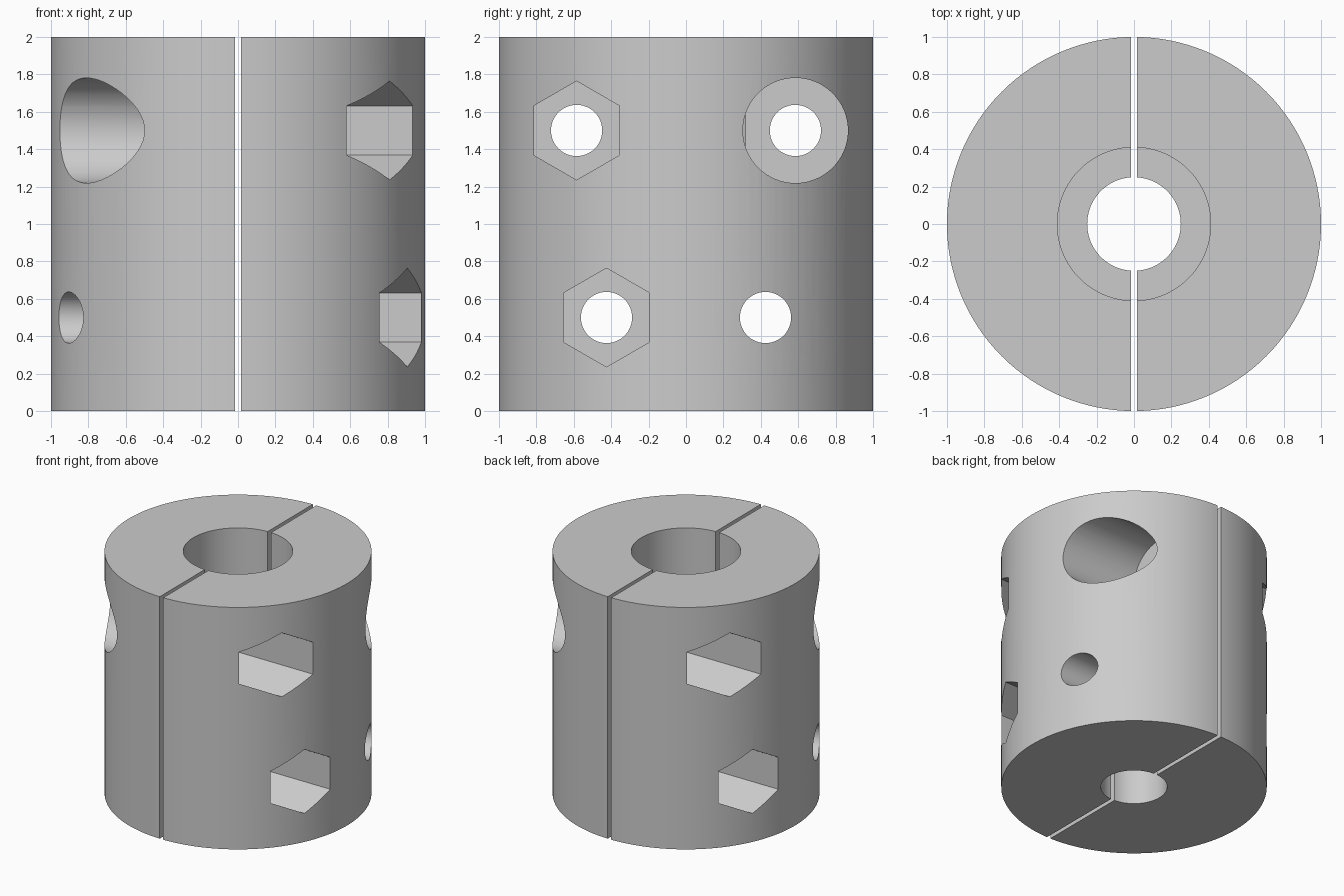
import bpy
import bmesh
import math
from mathutils import Matrix

cube = bpy.data.objects.get("Cube")
if cube:
    bpy.data.objects.remove(cube, do_unlink=True)

GAP = 0.016          # half the slit between the two clamp halves
SEAT = 0.26          # x of the screw head and nut seats
STEP = 1.0           # height where the bore widens

steel = bpy.data.materials.new("grey steel")
steel.use_nodes = True
colour = (0.6, 0.6, 0.6, 1)
steel.diffuse_color = colour
steel.node_tree.nodes["Principled BSDF"].inputs["Base Color"].default_value = colour


def add_object(name, bm):
    bmesh.ops.recalc_face_normals(bm, faces=bm.faces)
    mesh = bpy.data.meshes.new(name)
    bm.to_mesh(mesh)
    bm.free()
    mesh.materials.append(steel)
    obj = bpy.data.objects.new(name, mesh)
    bpy.context.collection.objects.link(obj)
    return obj


def revolve(name, profile, steps=128):
    """Spin a closed (radius, height) profile around z."""
    bm = bmesh.new()
    verts = [bm.verts.new((r, 0, z)) for r, z in profile]
    edges = [bm.edges.new((v, verts[i - 1])) for i, v in enumerate(verts)]
    bmesh.ops.spin(bm, geom=verts + edges, cent=(0, 0, 0), axis=(0, 0, 1),
                   angle=math.tau, steps=steps, use_merge=True)
    bmesh.ops.remove_doubles(bm, verts=bm.verts, dist=1e-5)
    return add_object(name, bm)


def prism_x(name, sides, radius, x0, x1, y, z):
    """Prism along x with a corner pointing up."""
    bm = bmesh.new()
    bmesh.ops.create_cone(bm, cap_ends=True, segments=sides, radius1=radius,
                          radius2=radius, depth=x1 - x0)
    # Turn the first corner to the top and lay the axis along x
    top = Matrix.Rotation(math.pi / 2, 4, "Y")
    bm.transform(Matrix.Translation(((x0 + x1) / 2, y, z)) @ top)
    highest = max(v.co.z for v in bm.verts) - z
    if highest < radius - 1e-4:
        bm.transform(Matrix.Translation((0, y, z))
                     @ Matrix.Rotation(math.pi / sides, 4, "X")
                     @ Matrix.Translation((0, -y, -z)))
    return add_object(name, bm)


def cut(target, cutter):
    mod = target.modifiers.new("cut", "BOOLEAN")
    mod.operation = "DIFFERENCE"
    mod.solver = "EXACT"
    mod.object = cutter
    bpy.context.view_layer.objects.active = target
    bpy.ops.object.modifier_apply(modifier=mod.name)
    bpy.data.objects.remove(cutter, do_unlink=True)


# Round body with a stepped bore
half = revolve("left_clamp_half", [(0.25, 0), (1, 0), (1, 2),
                                   (0.41, 2), (0.41, STEP), (0.25, STEP)])

# Remove everything on the far side of the slit
bm = bmesh.new()
bmesh.ops.create_cube(bm, size=3)
bm.transform(Matrix.Translation((GAP - 1.5, 0, 1)))
cut(half, add_object("slit_cutter", bm))

# Screw holes with a nut pocket in front and a screw head pocket behind
for y, z in ((0.585, 1.5), (0.425, 0.5)):
    for side in (-1, 1):
        cut(half, prism_x("hole_cutter", 48, 0.137, -0.2, 1.2, side * y, z))
    cut(half, prism_x("nut_cutter", 6, 0.264, SEAT, 1.2, -y, z))
    cut(half, prism_x("head_cutter", 64, 0.281, SEAT, 1.2, y, z))

# Smooth round walls, sharp edges
bpy.ops.object.select_all(action="DESELECT")
half.select_set(True)
bpy.context.view_layer.objects.active = half
bpy.ops.object.shade_smooth_by_angle(angle=math.radians(25))

# Second half is the first turned half way round
other = half.copy()
other.name = "right_clamp_half"
other.rotation_euler.z = math.pi
bpy.context.collection.objects.link(other)
